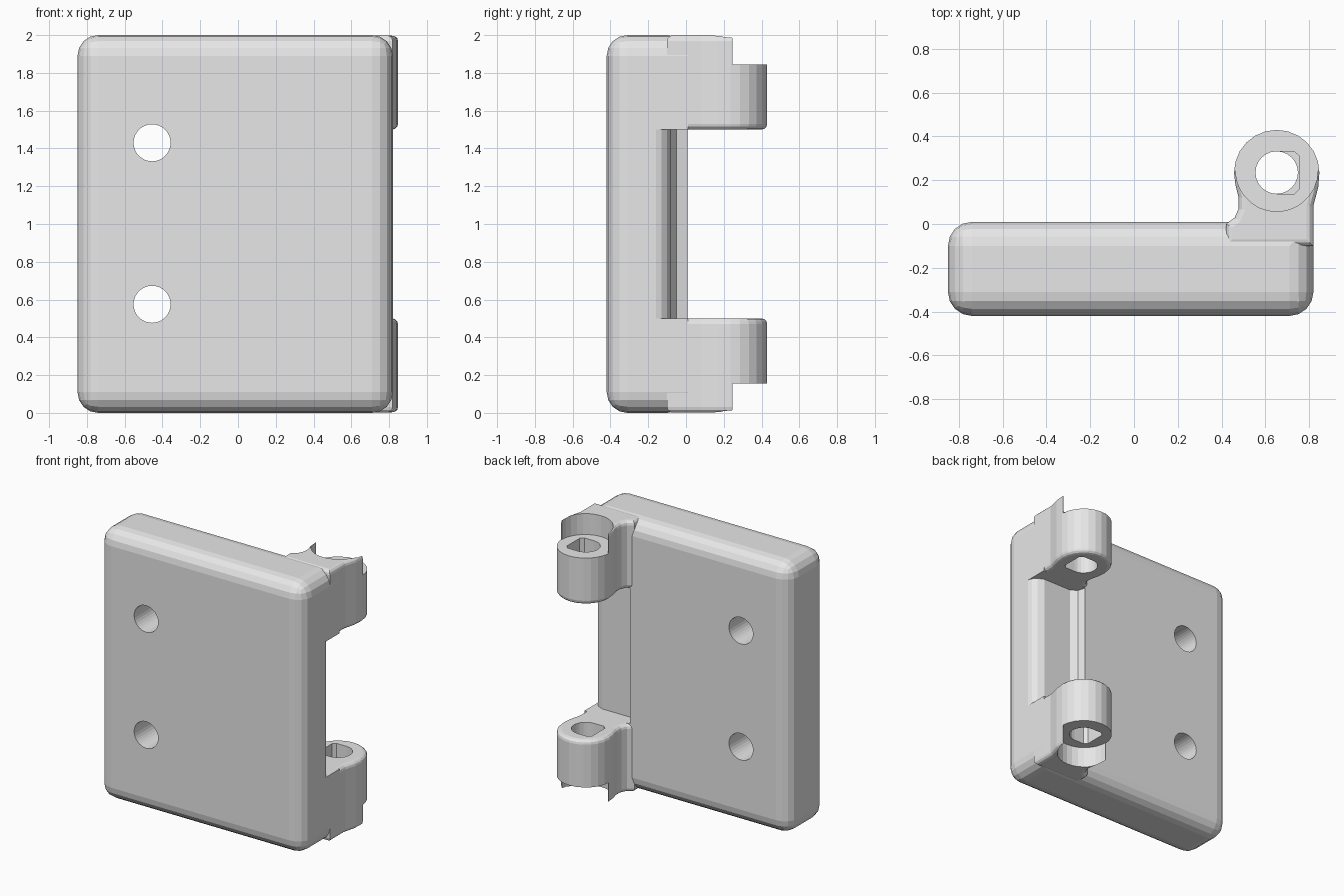
import bpy
import bmesh
from math import cos, sin, pi

cube = bpy.data.objects.get("Cube")
if cube:
    bpy.data.objects.remove(cube, do_unlink=True)

grey = bpy.data.materials.new("light grey")
grey.use_nodes = True
grey.diffuse_color = (0.8, 0.8, 0.8, 1)
grey.node_tree.nodes["Principled BSDF"].inputs["Base Color"].default_value = (0.8, 0.8, 0.8, 1)

PIN_X, PIN_Y = 0.652, 0.235
LUG_R, HOLE_R = 0.195, 0.097


def arc(cx, cy, r, start, end, steps):
    """Points along an arc, angles in half turns."""
    angles = [pi * (start + (end - start) * i / steps) for i in range(steps + 1)]
    return [(cx + r * cos(a), cy + r * sin(a)) for a in angles]


def prism(name, outline, z0, z1, bevel=0, segments=3, choose=None):
    """Extrude an outline in z and round the chosen edges."""
    bm = bmesh.new()
    base = bm.faces.new([bm.verts.new((x, y, z0)) for x, y in outline])
    top = bmesh.ops.extrude_face_region(bm, geom=[base])["geom"]
    bmesh.ops.translate(bm, vec=(0, 0, z1 - z0),
                        verts=[g for g in top if isinstance(g, bmesh.types.BMVert)])
    bmesh.ops.recalc_face_normals(bm, faces=bm.faces)
    if bevel:
        bmesh.ops.bevel(bm, geom=[e for e in bm.edges if choose(e)], offset=bevel,
                        segments=segments, profile=0.5, affect="EDGES", clamp_overlap=True)
    mesh = bpy.data.meshes.new(name)
    bm.to_mesh(mesh)
    bm.free()
    mesh.materials.append(grey)
    obj = bpy.data.objects.new(name, mesh)
    bpy.context.collection.objects.link(obj)
    return obj


def combine(target, tool, operation):
    """Apply a boolean and remove the tool."""
    mod = target.modifiers.new(tool.name, "BOOLEAN")
    mod.operation = operation
    mod.solver = "EXACT"
    mod.object = tool
    bpy.context.view_layer.objects.active = target
    bpy.ops.object.modifier_apply(modifier=mod.name)
    bpy.data.objects.remove(tool, do_unlink=True)


def rim(edge):
    return abs(edge.verts[0].co.z - edge.verts[1].co.z) < 0.001


def plate_edge(edge):
    mid = (edge.verts[0].co + edge.verts[1].co) / 2
    return not (mid.x > 0.8 and mid.y > 0)


# Rounded plate, with the edge under the lugs left square
plate = prism("hinge_leaf", [(-0.85, -0.42), (0.82, -0.42), (0.82, 0.01), (-0.85, 0.01)],
              0, 2, 0.11, 4, plate_edge)

# Two knuckle lugs with filleted necks
lug_outline = ([(0.819, -0.1), (0.819, 0.08), (0.842, 0.17)]
               + arc(PIN_X, PIN_Y, LUG_R, 0, 1, 12)
               + [(0.463, 0.18), (0.478, 0.12), (0.478, 0.07), (0.46, 0.03),
                  (0.42, 0.0), (0.42, -0.1)])
for name, low, high in (("lower_lug", 0.001, 0.5), ("upper_lug", 1.5, 1.999)):
    combine(plate, prism(name, lug_outline, low, high, 0.03, 3, rim), "UNION")

# Clearance pocket between the lugs
pocket = [(0.45, 0.1), (0.45, 0.0), (0.465, -0.05), (0.51, -0.08), (0.74, -0.08),
          (0.785, -0.1), (0.81, -0.13), (0.82, -0.16), (0.9, -0.2), (0.9, 0.1)]
combine(plate, prism("pocket", pocket, 0.5, 1.5), "DIFFERENCE")

# Curved seats cut into the outer ends of the lugs, leaving thin horns beside them
seat = arc(PIN_X, 0.245, 0.188, 1, 2, 14) + [(0.9, 0.245), (0.9, 0.5), (0.4, 0.5), (0.4, 0.245)]
for low, high in ((-0.1, 0.155), (1.845, 2.1)):
    combine(plate, prism("seat", seat, low, high), "DIFFERENCE")

# D-shaped pin holes, square towards opposite sides
for side, low, high in ((-1, -0.1, 0.6), (1, 1.4, 2.1)):
    curve = arc(0, 0, HOLE_R, 0.5, 1.5, 12)
    corners = [(0.08, -HOLE_R), (0.103, -0.075), (0.103, 0.075), (0.08, HOLE_R)]
    hole = [(PIN_X + side * x, PIN_Y + y) for x, y in curve + corners]
    combine(plate, prism("pin_hole", hole, low, high), "DIFFERENCE")

# Screw holes through the plate
for height in (0.575, 1.43):
    drill = prism("screw_hole", arc(0, 0, 0.098, 0, 2 - 1 / 16, 31), -0.6, 0.6)
    drill.rotation_euler.x = pi / 2
    drill.location = (-0.455, -0.2, height)
    bpy.context.view_layer.update()
    combine(plate, drill, "DIFFERENCE")
